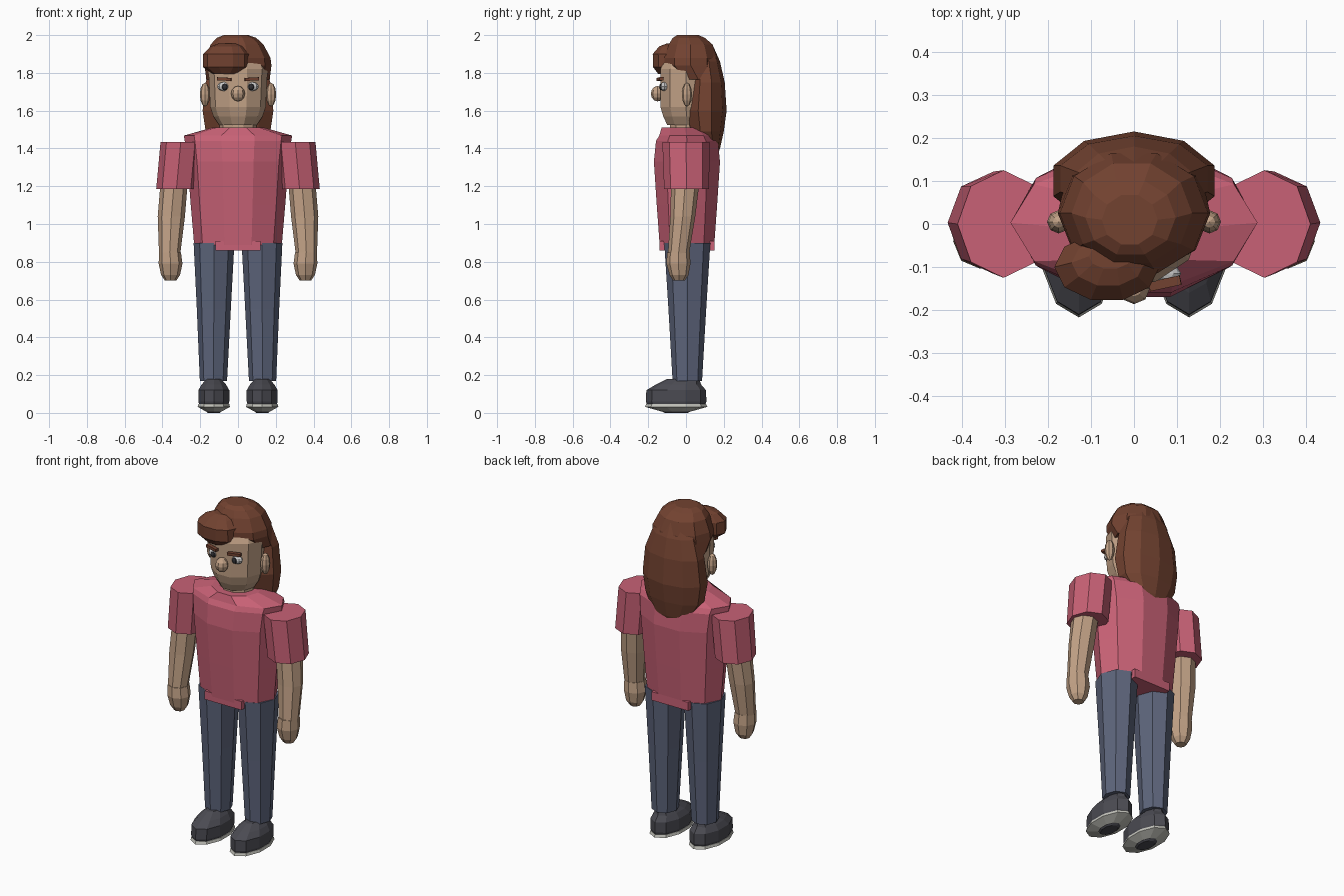
import bpy, bmesh, math
from mathutils import Matrix


def material(name, rgb):
    m = bpy.data.materials.new(name)
    m.diffuse_color = (*rgb, 1)
    return m


SHIRT = material("shirt_pink", (0.58, 0.12, 0.18))
SKIN = material("skin", (0.54, 0.36, 0.24))
JEANS = material("jeans_blue", (0.11, 0.13, 0.20))
HAIR = material("hair_brown", (0.17, 0.055, 0.03))
SHOE = material("shoe_dark", (0.07, 0.07, 0.085))
SOLE = material("sole_pale", (0.55, 0.55, 0.50))
WHITE = material("eye_white", (0.8, 0.8, 0.8))
BLACK = material("pupil", (0.03, 0.03, 0.035))


def finish(bm, name, mat):
    bmesh.ops.recalc_face_normals(bm, faces=bm.faces)
    me = bpy.data.meshes.new(name)
    bm.to_mesh(me)
    bm.free()
    me.materials.append(mat)
    ob = bpy.data.objects.new(name, me)
    bpy.context.collection.objects.link(ob)
    return ob


def loft(name, mat, rings, n=10, phase=0.0, side=1):
    """Stack of elliptical rings (z, cx, cy, rx, ry), capped at both ends."""
    bm = bmesh.new()
    loops = []
    for z, cx, cy, rx, ry in rings:
        angles = [math.radians(phase) + math.tau * i / n for i in range(n)]
        loops.append([bm.verts.new((side * (cx + rx * math.cos(a)), cy + ry * math.sin(a), z))
                      for a in angles])
    for a, b in zip(loops, loops[1:]):
        for i in range(n):
            j = (i + 1) % n
            bm.faces.new((a[i], a[j], b[j], b[i]))
    bm.faces.new(loops[0])
    bm.faces.new(loops[-1])
    return finish(bm, name, mat)


def ball(name, mat, loc, radii, u=8, v=6):
    bm = bmesh.new()
    bmesh.ops.create_uvsphere(bm, u_segments=u, v_segments=v, radius=1,
                              matrix=Matrix.LocRotScale(loc, None, radii))
    return finish(bm, name, mat)


def box(name, mat, loc, size, rot=Matrix()):
    bm = bmesh.new()
    m = Matrix.Translation(loc) @ rot @ Matrix.Diagonal((*size, 1))
    bmesh.ops.create_cube(bm, size=1, matrix=m)
    return finish(bm, name, mat)


# Shirt body and hem
loft("shirt_body", SHIRT, [
    (0.89, 0, 0.005, 0.232, 0.152), (1.10, 0, 0.005, 0.25, 0.168),
    (1.33, 0, 0.005, 0.268, 0.184), (1.44, 0, 0.005, 0.282, 0.172),
    (1.468, 0, 0.003, 0.287, 0.152), (1.51, 0, -0.01, 0.14, 0.125)])
box("shirt_hem", SHIRT, (0, 0.006, 0.885), (0.24, 0.29, 0.05))

# Neck and head
loft("neck", SKIN, [(1.48, 0, 0, 0.10, 0.09), (1.55, 0, 0, 0.095, 0.09)])
loft("head", SKIN, [
    (1.525, 0, 0.005, 0.10, 0.11), (1.57, 0, 0.003, 0.13, 0.13),
    (1.62, 0, 0, 0.147, 0.142), (1.82, 0, 0, 0.157, 0.142),
    (1.90, 0, 0.01, 0.13, 0.11)])
ball("nose", SKIN, (0, -0.15, 1.69), (0.037, 0.036, 0.041))

# Hair: cap, front tuft and long back fall
loft("hair_cap", HAIR, [
    (1.765, 0, 0.065, 0.168, 0.13), (1.84, 0, 0.025, 0.177, 0.145),
    (1.88, 0, 0.025, 0.172, 0.147), (1.95, -0.005, 0.025, 0.14, 0.122),
    (1.985, -0.008, 0.015, 0.105, 0.09), (2.0, -0.01, 0.01, 0.065, 0.06)])
loft("hair_tuft", HAIR, [
    (1.795, -0.065, -0.10, 0.07, 0.05), (1.83, -0.063, -0.10, 0.122, 0.078),
    (1.90, -0.063, -0.10, 0.122, 0.08), (1.94, -0.06, -0.09, 0.085, 0.055),
    (1.955, -0.055, -0.075, 0.05, 0.03)])
loft("hair_back", HAIR, [
    (1.95, 0, 0.08, 0.08, 0.06), (1.86, 0, 0.095, 0.14, 0.085),
    (1.75, 0, 0.105, 0.18, 0.10), (1.60, 0, 0.10, 0.197, 0.115),
    (1.49, 0, 0.105, 0.18, 0.095), (1.40, 0, 0.13, 0.125, 0.05),
    (1.35, 0, 0.14, 0.06, 0.022)], phase=90)

for s, p in ((-1, "left_"), (1, "right_")):
    # Face details
    ball(p + "ear", SKIN, (s * 0.175, 0.005, 1.685), (0.027, 0.027, 0.063))
    ball(p + "eye", WHITE, (s * 0.074, -0.115, 1.728), (0.036, 0.022, 0.024))
    ball(p + "pupil", BLACK, (s * 0.070, -0.132, 1.726), (0.016, 0.010, 0.018))
    tilt = Matrix.Rotation(s * math.radians(12), 4, 'Z') @ Matrix.Rotation(-s * math.radians(3), 4, 'Y')
    box(p + "eyebrow", HAIR, (s * 0.072, -0.138, 1.767), (0.074, 0.022, 0.016), tilt)

    # Sleeve, arm and hand
    loft(p + "sleeve", SHIRT, [
        (1.185, 0.326, 0.003, 0.107, 0.119), (1.435, 0.303, 0.0, 0.107, 0.125)], 8, side=s)
    loft(p + "arm", SKIN, [
        (0.84, 0.362, -0.04, 0.056, 0.056), (1.04, 0.353, -0.017, 0.072, 0.066),
        (1.22, 0.338, -0.004, 0.072, 0.075)], 8, side=s)
    loft(p + "hand", SKIN, [
        (0.70, 0.357, -0.037, 0.03, 0.03), (0.73, 0.357, -0.037, 0.05, 0.05),
        (0.79, 0.357, -0.04, 0.063, 0.064), (0.85, 0.36, -0.04, 0.058, 0.06)], 8, side=s)

    # Trouser leg
    loft(p + "leg", JEANS, [
        (0.17, 0.13, 0.007, 0.072, 0.078), (0.55, 0.128, 0.007, 0.09, 0.10),
        (0.90, 0.127, 0.007, 0.108, 0.122)], 8, side=s)

    # Shoe upper, sole and tread
    loft(p + "shoe", SHOE, [
        (0.045, 0.128, -0.052, 0.082, 0.155), (0.06, 0.128, -0.052, 0.086, 0.16),
        (0.12, 0.128, -0.052, 0.086, 0.158), (0.15, 0.128, -0.04, 0.068, 0.12),
        (0.18, 0.128, -0.015, 0.04, 0.085)], phase=90, side=s)
    loft(p + "sole", SOLE, [
        (0.008, 0.128, -0.052, 0.045, 0.08), (0.032, 0.128, -0.052, 0.09, 0.165),
        (0.048, 0.128, -0.052, 0.086, 0.158)], phase=90, side=s)
    loft(p + "tread", SHOE, [
        (0.0, 0.128, -0.052, 0.035, 0.06), (0.01, 0.128, -0.052, 0.045, 0.08)], phase=90, side=s)
